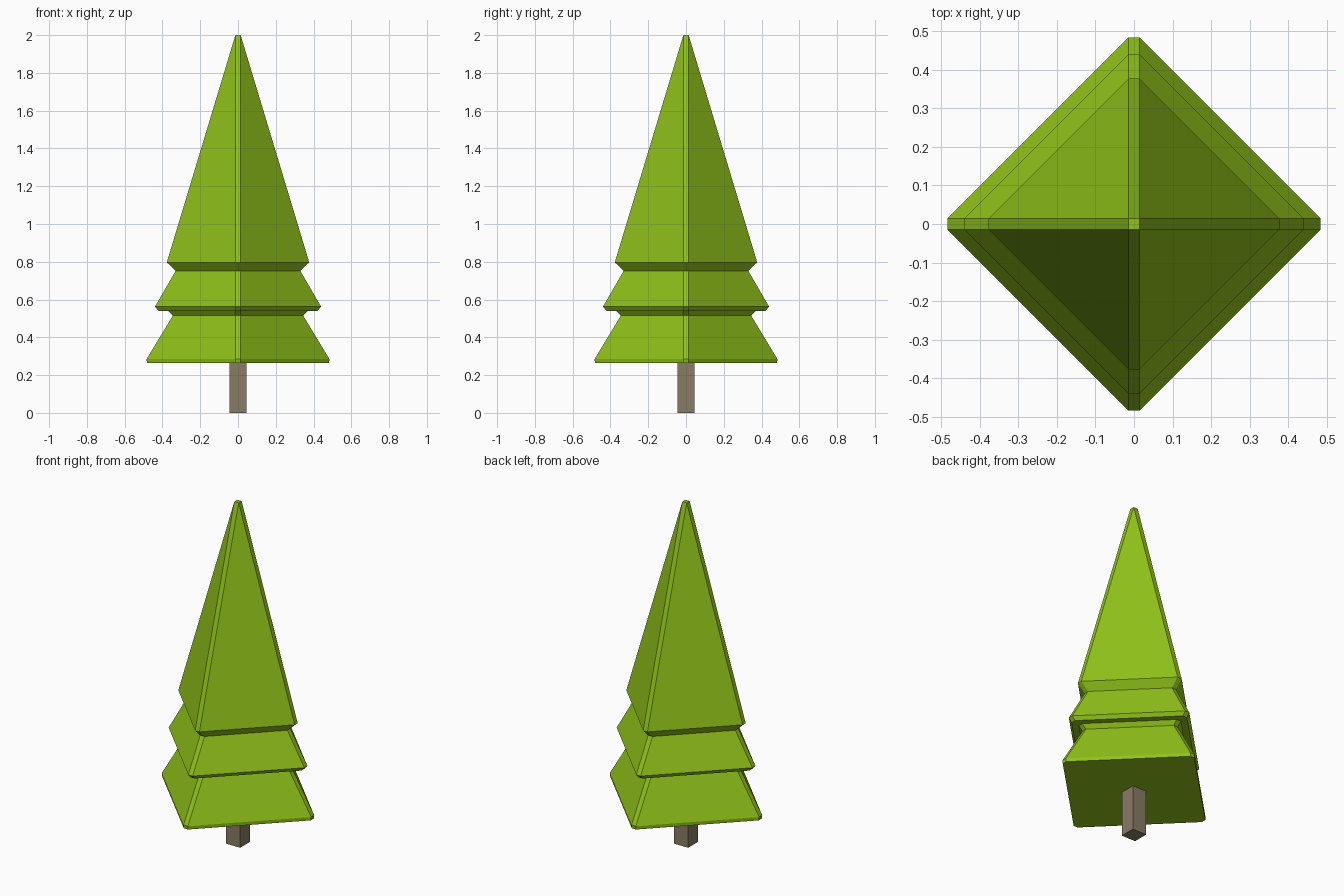
import bpy, bmesh

if "Cube" in bpy.data.objects:
    bpy.data.objects.remove(bpy.data.objects["Cube"])

def material(name, color):
    m = bpy.data.materials.new(name)
    m.diffuse_color = (*color, 1)
    m.use_nodes = True
    m.node_tree.nodes["Principled BSDF"].inputs["Base Color"].default_value = m.diffuse_color
    return m

def add_object(name, bm, mat):
    bmesh.ops.recalc_face_normals(bm, faces=bm.faces)
    me = bpy.data.meshes.new(name)
    bm.to_mesh(me)
    bm.free()
    me.materials.append(mat)
    ob = bpy.data.objects.new(name, me)
    bpy.context.collection.objects.link(ob)

leaf = material("leaf_green", (0.28, 0.54, 0.01))
bark = material("bark_brown", (0.25, 0.20, 0.13))

# Foliage: diamond cross-section with narrow chamfered corners, lofted up the tiers
W = 0.014
profile = [(0.482, 0.265), (0.484, 0.285), (0.345, 0.515), (0.37, 0.54), (0.42, 0.54),
           (0.440, 0.562), (0.33, 0.752), (0.377, 0.797), (W, 2.0)]
bm = bmesh.new()
rings = []
for r, z in profile:
    pts = [(r, -W), (r, W), (W, r), (-W, r), (-r, W), (-r, -W), (-W, -r), (W, -r)]
    rings.append([bm.verts.new((x, y, z)) for x, y in pts])
for a, b in zip(rings, rings[1:]):
    for i in range(8):
        j = (i + 1) % 8
        bm.faces.new((a[i], a[j], b[j], b[i]))
bm.faces.new(rings[0])
bm.faces.new(rings[-1])
bmesh.ops.remove_doubles(bm, verts=bm.verts, dist=0.0005)
add_object("foliage", bm, leaf)

# Trunk: square post
bm = bmesh.new()
bmesh.ops.create_cube(bm, size=1)
for v in bm.verts:
    v.co = (v.co.x * 0.092, v.co.y * 0.092, (v.co.z + 0.5) * 0.266)
add_object("trunk", bm, bark)
